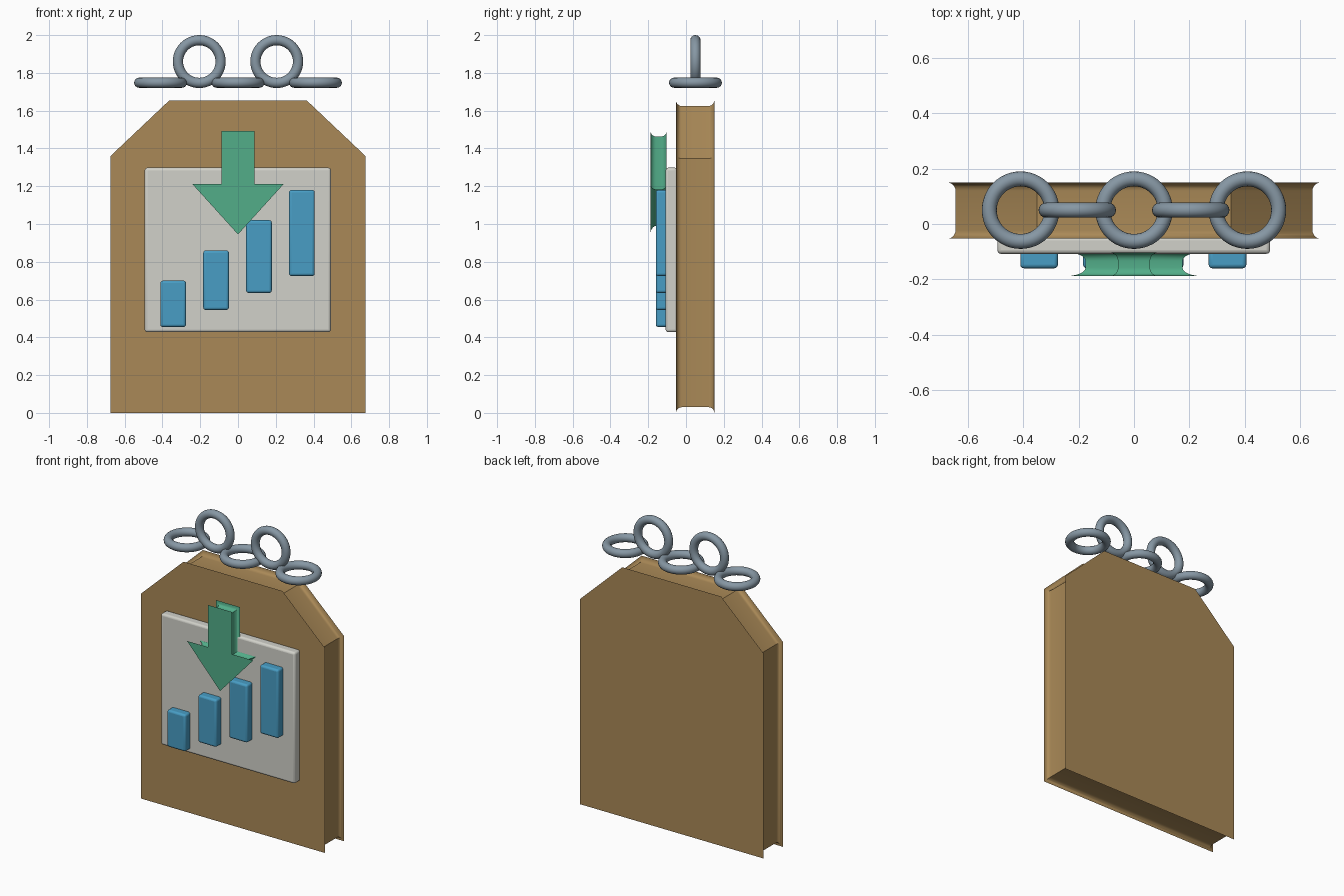
import bpy, bmesh, math
from mathutils import Vector

if "Cube" in bpy.data.objects:
    bpy.data.objects.remove(bpy.data.objects["Cube"])


def material(name, rgb):
    m = bpy.data.materials.new(name)
    m.diffuse_color = (*rgb, 1)
    m.use_nodes = True
    m.node_tree.nodes["Principled BSDF"].inputs["Base Color"].default_value = m.diffuse_color
    return m


BROWN = material("cardboard brown", (0.40, 0.25, 0.095))
GREY = material("paper grey", (0.64, 0.64, 0.59))
BLUE = material("chart blue", (0.065, 0.34, 0.56))
GREEN = material("arrow green", (0.085, 0.42, 0.25))
STEEL = material("chain steel", (0.24, 0.31, 0.37))


def finish(ob, name, mat, angle=35):
    ob.name = ob.data.name = name
    ob.data.materials.append(mat)
    bpy.ops.object.select_all(action='DESELECT')
    ob.select_set(True)
    bpy.context.view_layer.objects.active = ob
    bpy.ops.object.shade_smooth_by_angle(angle=math.radians(angle))
    return ob


def inset(outline, d):
    """Mitred inward offset of a counter-clockwise (x, z) outline."""
    pts = [Vector(p) for p in outline]
    result = []
    for i, p in enumerate(pts):
        a = (p - pts[i - 1]).normalized()
        b = (pts[(i + 1) % len(pts)] - p).normalized()
        na, nb = Vector((-a.y, a.x)), Vector((-b.y, b.x))
        result.append(p + (na + nb) * (d / (1 + na.dot(nb))))
    return result


def fluted_plate(name, outline, y0, y1, d, mat, steps=6):
    """Flat plate whose rim is hollowed, leaving thin lips front and back."""
    arc = [math.radians(90 * i / steps) for i in range(steps + 1)]
    front = [(y0 + d - d * math.sin(t), d * math.cos(t)) for t in reversed(arc)]
    back = [(y1 - d + d * math.sin(t), d * math.cos(t)) for t in arc]
    bm = bmesh.new()
    rings = [[bm.verts.new((p.x, y, p.y)) for p in inset(outline, off)]
             for y, off in front + back]
    n = len(outline)
    for r, s in zip(rings, rings[1:]):
        for i in range(n):
            j = (i + 1) % n
            bm.faces.new((r[i], r[j], s[j], s[i]))
    bm.faces.new(rings[0])
    bm.faces.new(rings[-1][::-1])
    bmesh.ops.recalc_face_normals(bm, faces=bm.faces)
    me = bpy.data.meshes.new(name)
    bm.to_mesh(me)
    bm.free()
    ob = bpy.data.objects.new(name, me)
    bpy.context.collection.objects.link(ob)
    return finish(ob, name, mat)


def rounded_box(name, x0, x1, y0, y1, z0, z1, r, mat):
    bpy.ops.mesh.primitive_cube_add(
        size=1, location=((x0 + x1) / 2, (y0 + y1) / 2, (z0 + z1) / 2))
    ob = bpy.context.object
    ob.scale = (x1 - x0, y1 - y0, z1 - z0)
    bpy.ops.object.transform_apply(location=False, rotation=False, scale=True)
    bev = ob.modifiers.new("rounded edges", 'BEVEL')
    bev.width, bev.segments = r, 3
    return finish(ob, name, mat)


def mirrored(right_side):
    """Close a right-hand profile (bottom to top) with its mirror image."""
    left = [(-x, z) for x, z in reversed(right_side) if x > 0]
    return right_side + left


# Tag-shaped backing board
fluted_plate("backing_board", mirrored([(0.675, 0), (0.675, 1.36), (0.363, 1.655)]),
             -0.053, 0.15, 0.03, BROWN)

# Chart sheet
rounded_box("chart_panel", -0.494, 0.492, -0.108, -0.045, 0.427, 1.298, 0.014, GREY)

# Rising bars
for i in range(4):
    x = -0.343 + 0.227 * i
    z0 = 0.455 + 0.09 * i
    rounded_box(f"chart_bar_{i + 1}", x - 0.068, x + 0.068, -0.16, -0.095,
                z0, z0 + 0.245 + 0.07 * i, 0.013, BLUE)

# Downward arrow
fluted_plate("down_arrow",
             mirrored([(0, 0.945), (0.243, 1.213), (0.088, 1.213), (0.088, 1.493)]),
             -0.188, -0.103, 0.03, GREEN)

# Chain of alternating flat and upright links
for i in range(5):
    upright = i % 2 == 1
    bpy.ops.mesh.primitive_torus_add(
        major_segments=48, minor_segments=16, major_radius=0.113, minor_radius=0.027,
        location=(-0.41 + 0.205 * i, 0.05, 1.86 if upright else 1.748),
        rotation=(math.pi / 2 if upright else 0, 0, 0))
    finish(bpy.context.object, f"chain_link_{i + 1}", STEEL, 60)
